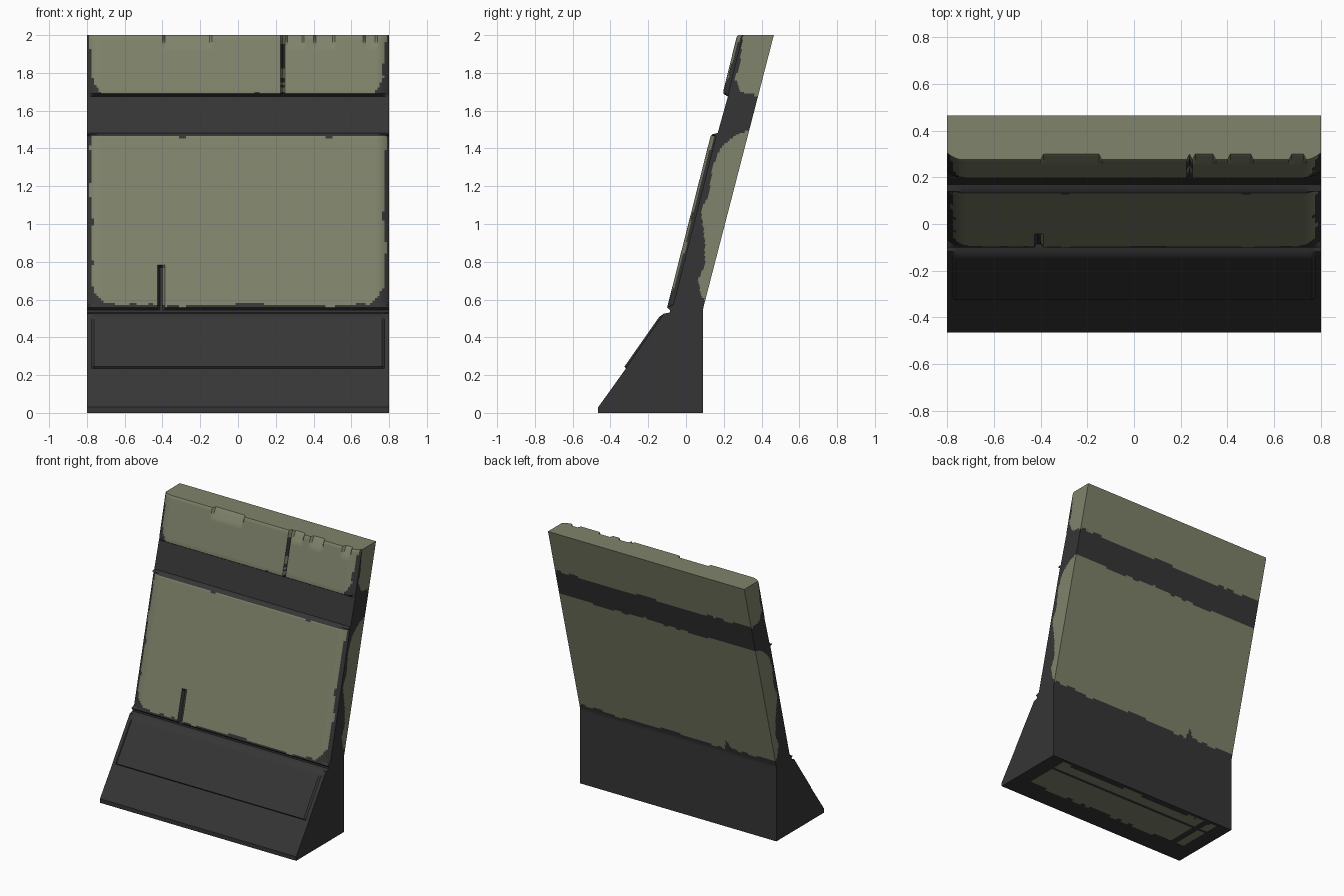
import bpy, math

if "Cube" in bpy.data.objects:
    bpy.data.objects.remove(bpy.data.objects["Cube"])

def material(name, rgb):
    m = bpy.data.materials.new(name)
    m.diffuse_color = (*rgb, 1)
    m.use_nodes = True
    m.node_tree.nodes["Principled BSDF"].inputs["Base Color"].default_value = m.diffuse_color
    return m

DARK = material("dark_rubber", (0.036, 0.036, 0.037))
GREEN = material("olive_paint", (0.212, 0.228, 0.146))

HALF = 0.8
NX, ND = 128, 22

# Front outline of the slab and foot as (y, z), bottom to top
FRONT = [(-0.465, 0), (-0.465, 0.03), (-0.318, 0.235), (-0.314, 0.245), (-0.13, 0.508),
         (-0.118, 0.525), (-0.085, 0.532), (-0.085, 0.545), (-0.10, 0.558),
         (0.130, 1.465), (0.140, 1.475), (0.168, 1.482), (0.198, 1.59), (0.222, 1.675),
         (0.197, 1.69), (0.199, 1.71), (0.268, 1.99), (0.275, 2.0)]

# Worn paint edges on the end faces as (z, y)
END_MAIN = [(0.57, 0.11), (0.62, 0.085), (0.70, 0.06), (0.78, 0.10), (0.9, 0.10), (1.08, 0.08),
            (1.15, 0.12), (1.3, 0.14), (1.4, 0.18), (1.47, 0.26), (1.50, 0.34)]
END_TOP = [(1.675, 0.39), (1.70, 0.29), (1.77, 0.26), (1.85, 0.285), (2.0, 0.30)]

def interp(pts, v):
    for (a, p), (b, q) in zip(pts, pts[1:]):
        if v <= b:
            return p + (q - p) * max(0, (v - a) / (b - a))
    return pts[-1][1]

def wobble(s):
    return (math.sin(s * 9 + 1) + math.sin(s * 23) * 0.7 + math.sin(s * 57 + 2) * 0.5) / 2.2

def back_y(z):
    return 0.09 if z < 0.55 else 0.09 + (z - 0.55) * 0.375 / 1.45

# Fine rows along the outline
rows = [FRONT[0]]
for (y0, z0), (y1, z1) in zip(FRONT, FRONT[1:]):
    n = max(1, round((z1 - z0) / 0.0125))
    rows += [(y0 + (y1 - y0) * i / n, z0 + (z1 - z0) * i / n) for i in range(1, n + 1)]
NR = len(rows) - 1

def front_offset(x, z):
    """Depth changes of the front: raised foot plate, soft ends, cracks, dents."""
    ax, d = abs(x), 0
    if 0.24 < z < 0.52 and ax < 0.768:
        d -= 0.012
    if 0.56 < z < 1.475 or z > 1.685:
        e = max(0, (ax - 0.73) / 0.07)
        d += 0.03 * e * e
    if abs(x + 0.41) < 0.012 and 0.55 < z < 0.78:
        d += 0.022
    if abs(x - 0.24) < 0.009 and z > 1.685:
        d += 0.025
    if z > 1.93:
        for c, w in ((-0.27, 0.13), (0.3, 0.04), (0.46, 0.05), (0.7, 0.03)):
            if abs(x - c) < w:
                d += 0.025 * (z - 1.93) / 0.07
    return d

verts, index = [], {}

def vert(i, j, k):
    key = (i, j, k)
    if key not in index:
        x = -HALF + 2 * HALF * i / NX
        y, z = rows[j]
        f = y + front_offset(x, z)
        index[key] = len(verts)
        verts.append((x, f + (back_y(z) - f) * k / ND, z))
    return index[key]

# Six grid sides of the solid
faces, sides = [], []

def add(side, *keys):
    faces.append([vert(*k) for k in keys])
    sides.append(side)

for i in range(NX):
    for j in range(NR):
        add("front", (i, j, 0), (i+1, j, 0), (i+1, j+1, 0), (i, j+1, 0))
        add("back", (i, j, ND), (i, j+1, ND), (i+1, j+1, ND), (i+1, j, ND))
    for k in range(ND):
        add("bottom", (i, 0, k), (i, 0, k+1), (i+1, 0, k+1), (i+1, 0, k))
        add("top", (i, NR, k), (i+1, NR, k), (i+1, NR, k+1), (i, NR, k+1))
for j in range(NR):
    for k in range(ND):
        add("end", (0, j, k), (0, j+1, k), (0, j+1, k+1), (0, j, k+1))
        add("end", (NX, j, k), (NX, j, k+1), (NX, j+1, k+1), (NX, j+1, k))

def is_green(side, x, y, z):
    ax, wx, wz = abs(x), wobble(x), wobble(z + (3 if x < 0 else 0))
    if side == "front":
        edge = 0.776 + 0.012 * wz
        if z > 1.6:
            edge -= max(0, 1.78 - z) * 0.6
            crack = 0.23 < x < 0.25 and wobble(z * 3) > -0.3
            return z > 1.69 + 0.006 * wx and ax < edge and not crack
        edge -= max(0, 0.68 - z) * 0.7
        crack = abs(x + 0.41) < 0.016 and z < 0.78
        return 0.572 + 0.012 * wx < z < 1.463 + 0.006 * wx and ax < edge and not crack
    if side == "back":
        low = 0.585 + 0.014 * wx + max(0, 0.07 - 2.5 * abs(x + 0.41))
        return low < z < 1.49 + 0.012 * wx or z > 1.68 + 0.01 * wx
    if side == "end":
        if 0.575 < z < 1.5:
            return y > interp(END_MAIN, z)
        return z > 1.675 and y > interp(END_TOP, z)
    if side == "bottom":
        strip = -0.30 + 0.02 * wx < y < -0.07 or -0.025 < y < 0.05 + 0.01 * wx
        return strip and ax < 0.69 and abs(x + 0.6) > 0.02
    return y > 0.285 or ax < 0.76

mesh = bpy.data.meshes.new("leaning_barrier_slab")
mesh.from_pydata(verts, [], faces)
mesh.materials.append(DARK)
mesh.materials.append(GREEN)
for p, s in zip(mesh.polygons, sides):
    p.material_index = int(is_green(s, *p.center))
slab = bpy.data.objects.new("leaning_barrier_slab", mesh)
bpy.context.collection.objects.link(slab)
bpy.context.view_layer.objects.active = slab
slab.select_set(True)
bpy.ops.object.shade_smooth_by_angle(angle=math.radians(35))
